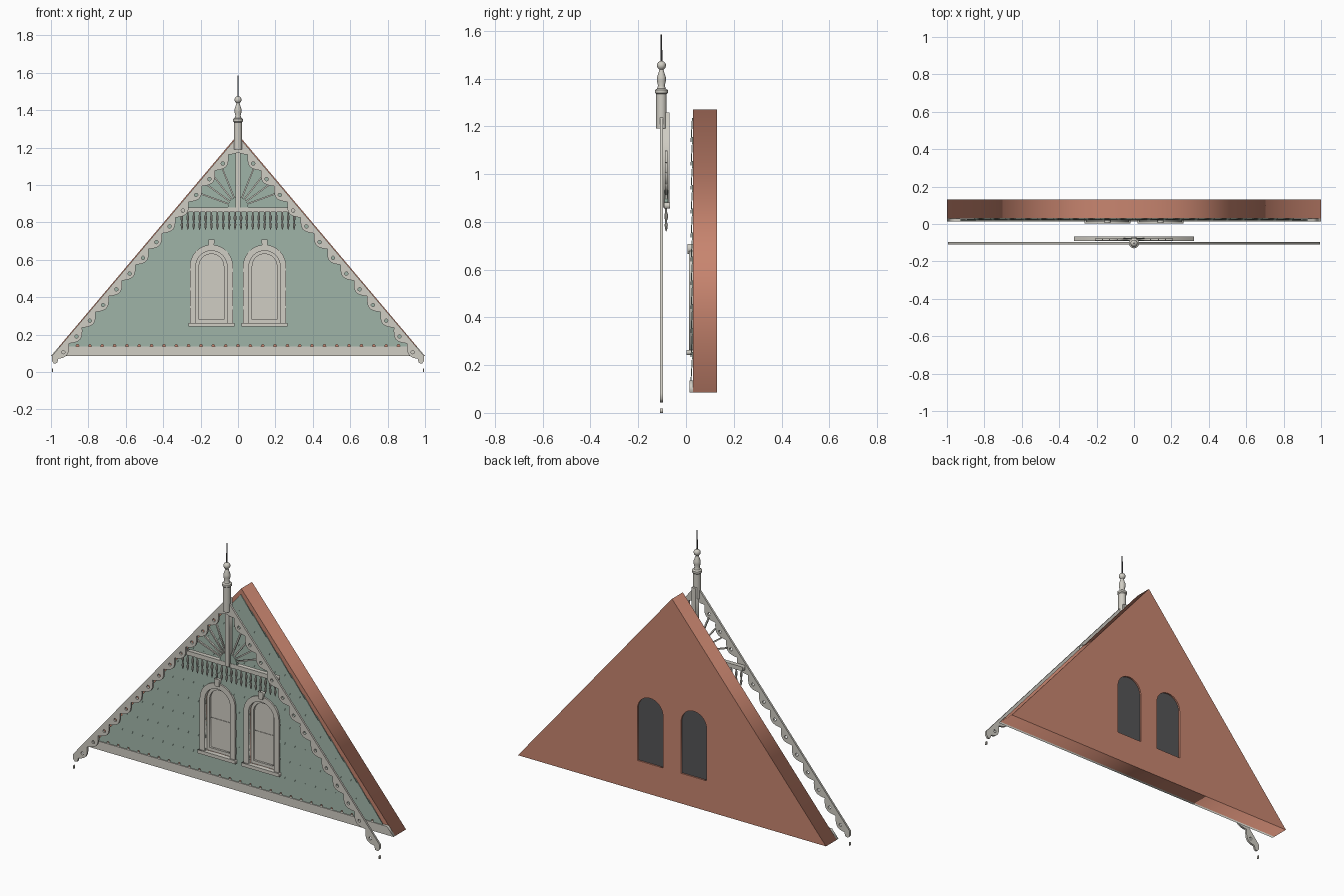
import bpy, bmesh, math
from mathutils import Matrix

if "Cube" in bpy.data.objects:
    bpy.data.objects.remove(bpy.data.objects["Cube"])


def material(name, rgb):
    m = bpy.data.materials.new(name)
    m.diffuse_color = (*rgb, 1)
    m.use_nodes = True
    m.node_tree.nodes["Principled BSDF"].inputs["Base Color"].default_value = m.diffuse_color
    return m


CREAM = material("cream_paint", (0.63, 0.61, 0.55))
GREEN = material("sage_green", (0.33, 0.435, 0.37))
BRICK = material("brick_red", (0.58, 0.235, 0.16))
DARK = material("dark_grey", (0.09, 0.09, 0.095))


def add(name, mesh, mat):
    ob = bpy.data.objects.new(name, mesh)
    bpy.context.scene.collection.objects.link(ob)
    mesh.materials.clear()
    mesh.materials.append(mat)
    return ob


def plate(name, loops, y0, y1, mat):
    """Flat (x, z) outline, later loops are holes, extruded from y0 to y1."""
    cu = bpy.data.curves.new(name, 'CURVE')
    cu.dimensions, cu.fill_mode, cu.extrude = '2D', 'BOTH', (y1 - y0) / 2
    for loop in loops:
        sp = cu.splines.new('POLY')
        sp.points.add(len(loop) - 1)
        for p, (x, z) in zip(sp.points, loop):
            p.co = (x, z, 0, 1)
        sp.use_cyclic_u = True
    tmp = bpy.data.objects.new(name, cu)
    bpy.context.scene.collection.objects.link(tmp)
    dg = bpy.context.evaluated_depsgraph_get()
    me = bpy.data.meshes.new_from_object(tmp.evaluated_get(dg))
    bpy.data.objects.remove(tmp)
    me.transform(Matrix.Translation((0, (y0 + y1) / 2, 0)) @ Matrix.Rotation(math.pi / 2, 4, 'X'))
    bm = bmesh.new()
    bm.from_mesh(me)
    bmesh.ops.remove_doubles(bm, verts=bm.verts, dist=1e-5)
    bmesh.ops.recalc_face_normals(bm, faces=bm.faces)
    bm.to_mesh(me)
    bm.free()
    return add(name, me, mat)


def box(name, x0, x1, y0, y1, z0, z1, mat):
    return plate(name, [[(x0, z0), (x1, z0), (x1, z1), (x0, z1)]], y0, y1, mat)


def lathe(name, profile, x, y, mat, n=16):
    """Turned part from (radius, z) points, bottom to top."""
    vs = [(x + r * math.cos(2 * math.pi * k / n), y + r * math.sin(2 * math.pi * k / n), z)
          for r, z in profile for k in range(n)]
    fs = [(i * n + k, i * n + (k + 1) % n, (i + 1) * n + (k + 1) % n, (i + 1) * n + k)
          for i in range(len(profile) - 1) for k in range(n)]
    fs += [tuple(range(n - 1, -1, -1)), tuple(range(len(vs) - n, len(vs)))]
    me = bpy.data.meshes.new(name)
    me.from_pydata(vs, [], fs)
    ob = add(name, me, mat)
    me.shade_smooth()
    me.set_sharp_from_angle(angle=math.radians(35))
    return ob


def arch(cx, half, z0, spring, n=20):
    return [(cx - half, z0), (cx + half, z0)] + [
        (cx + half * math.cos(math.pi * k / n), spring + half * math.sin(math.pi * k / n))
        for k in range(n + 1)]


def circle(cx, cz, r, n=12):
    return [(cx + r * math.cos(2 * math.pi * k / n), cz + r * math.sin(2 * math.pi * k / n)) for k in range(n)]


WX = (-0.142, 0.142)
openings = [arch(cx, 0.083, 0.262, 0.565) for cx in WX]

# Brick gable wall with arched openings, and base trim
plate("brick_wall", [[(-1, 0.085), (1, 0.085), (0, 1.27)]] + openings, 0.03, 0.13, BRICK)
plate("base_trim", [[(-1, 0.085), (1, 0.085), (0.958, 0.135), (-0.958, 0.135)]], 0.014, 0.03, CREAM)

# Overlapping tilted shingle rows with small notches between shingles
cutters = [plate("window_cutter", [o], -0.05, 0.08, DARK) for o in openings]
H, W, LAP = 0.1, 0.066, 0.02


def half_width(z):
    return (1.235 - z) / 1.185


for i in range(11):
    z0 = 0.135 + i * H
    z1 = min(z0 + H + LAP, 1.235)
    a, b = half_width(z0), half_width(z1)
    off = W / 2 if i % 2 else 0
    loop = [(-a, z0)]
    for k in range(-16, 17):
        x = k * W + off
        if abs(x) < a - 0.02:
            loop += [(x - 0.009, z0), (x - 0.004, z0 + 0.012), (x + 0.004, z0 + 0.012), (x + 0.009, z0)]
    loop += [(a, z0)] + ([(b, z1), (-b, z1)] if b > 0.001 else [(0, z1)])
    row = plate("shingle_row", [loop], 0.026, 0.03, GREEN)
    for v in row.data.vertices:
        v.co.y -= 0.007 * (z0 + H + LAP - v.co.z) / (H + LAP)
    if z0 < 0.66 and z1 > 0.25:
        for c in cutters:
            m = row.modifiers.new("cut", 'BOOLEAN')
            m.operation, m.solver, m.object = 'DIFFERENCE', 'EXACT', c
        dg = bpy.context.evaluated_depsgraph_get()
        me = bpy.data.meshes.new_from_object(row.evaluated_get(dg))
        row.modifiers.clear()
        row.data = me
        me.materials.clear()
        me.materials.append(GREEN)
for c in cutters:
    bpy.data.objects.remove(c)

# Arched windows
for cx, hole in zip(WX, openings):
    plate("window_casing", [arch(cx, 0.115, 0.25, 0.565), hole], 0.012, 0.032, CREAM)
    plate("window_sash", [hole, arch(cx, 0.066, 0.28, 0.565)], 0.034, 0.046, CREAM)
    plate("window_blind", [arch(cx, 0.075, 0.27, 0.565)], 0.046, 0.051, CREAM)
    box("window_rail", cx - 0.066, cx + 0.066, 0.043, 0.047, 0.447, 0.454, CREAM)
    plate("window_back", [hole], 0.115, 0.121, DARK)
    box("window_sill", cx - 0.122, cx + 0.122, 0.003, 0.03, 0.243, 0.263, CREAM)
    plate("keystone", [[(cx - 0.013, 0.665), (cx + 0.013, 0.665), (cx + 0.017, 0.708), (cx - 0.017, 0.708)]],
          0.006, 0.03, CREAM)

# Scalloped bargeboard with drilled holes, mirrored
AX, EX = (0, 1.262), (0.995, 0.085)
L = math.dist(AX, EX)
ux, uz = (EX[0] - AX[0]) / L, (EX[1] - AX[1]) / L
P = L / 14


def on_board(s, d):
    return AX[0] + ux * s + uz * d, AX[1] + uz * s - ux * d


edge = [on_board(s * P / 10, 0.026 + 0.032 * abs(math.sin(math.pi * s / 10))) for s in range(141)]
edge = [p for p in edge if p[0] > 0.004]
outline = [AX, EX, (0.995, 0.058), (0.983, 0.044), (0.967, 0.048)] + edge[:-1][::-1] + [(0, edge[0][1] + 0.004)]
holes = [circle(*on_board((k + 0.5) * P, 0.033), 0.009) for k in range(1, 14)]
board = plate("bargeboard", [outline] + holes, -0.109, -0.097, CREAM)
board.modifiers.new("mirror", 'MIRROR')
for s in (-1, 1):
    box("eave_drop", s * 0.992 - 0.003, s * 0.992 + 0.003, -0.109, -0.097, 0, 0.018, CREAM)

# King post, collar beam and sunburst
box("king_post", -0.013, 0.013, -0.1, -0.07, 0.86, 1.258, CREAM)
box("collar_beam", -0.32, 0.32, -0.092, -0.066, 0.855, 0.88, CREAM)
plate("sunburst_hub", [[(0.055 * math.cos(math.pi * k / 16), 0.88 + 0.055 * math.sin(math.pi * k / 16))
                        for k in range(17)]], -0.09, -0.075, GREEN)
for deg in (20, 36, 52, 68):
    c, t = math.cos(math.radians(deg)), math.sin(math.radians(deg))
    end = (1.262 - 0.06 - 0.88) / (t + c * 1.183)  # reach the bargeboard
    for s in (-1, 1):
        pts = [(s * (r * c - w * t), 0.88 + r * t + w * c)
               for r, w in ((0.05, -0.004), (end, -0.004), (end, 0.004), (0.05, 0.004))]
        plate("sunburst_spoke", [pts], -0.088, -0.078, CREAM)

# Row of turned drop spindles
drop = [(0.004, 0.857), (0.004, 0.84), (0.007, 0.832), (0.007, 0.815), (0.004, 0.807),
        (0.004, 0.797), (0.007, 0.788), (0.005, 0.772), (0.001, 0.76)][::-1]
for k in range(20):
    lathe("drop_spindle", drop, -0.3 + k * 0.6 / 19, -0.083, CREAM, 8)

# Finial
prof = [(0.022, 1.19), (0.022, 1.335), (0.027, 1.34), (0.027, 1.352), (0.018, 1.358), (0.014, 1.37),
        (0.019, 1.39), (0.019, 1.405), (0.012, 1.425), (0.009, 1.437)]
prof += [(0.019 * math.sin(math.radians(t)), 1.455 - 0.019 * math.cos(math.radians(t))) for t in range(35, 166, 13)]
lathe("finial", prof, 0, -0.103, CREAM, 20)
lathe("finial_spike", [(0.004, 1.465), (0.003, 1.585)], 0, -0.103, DARK, 8)
